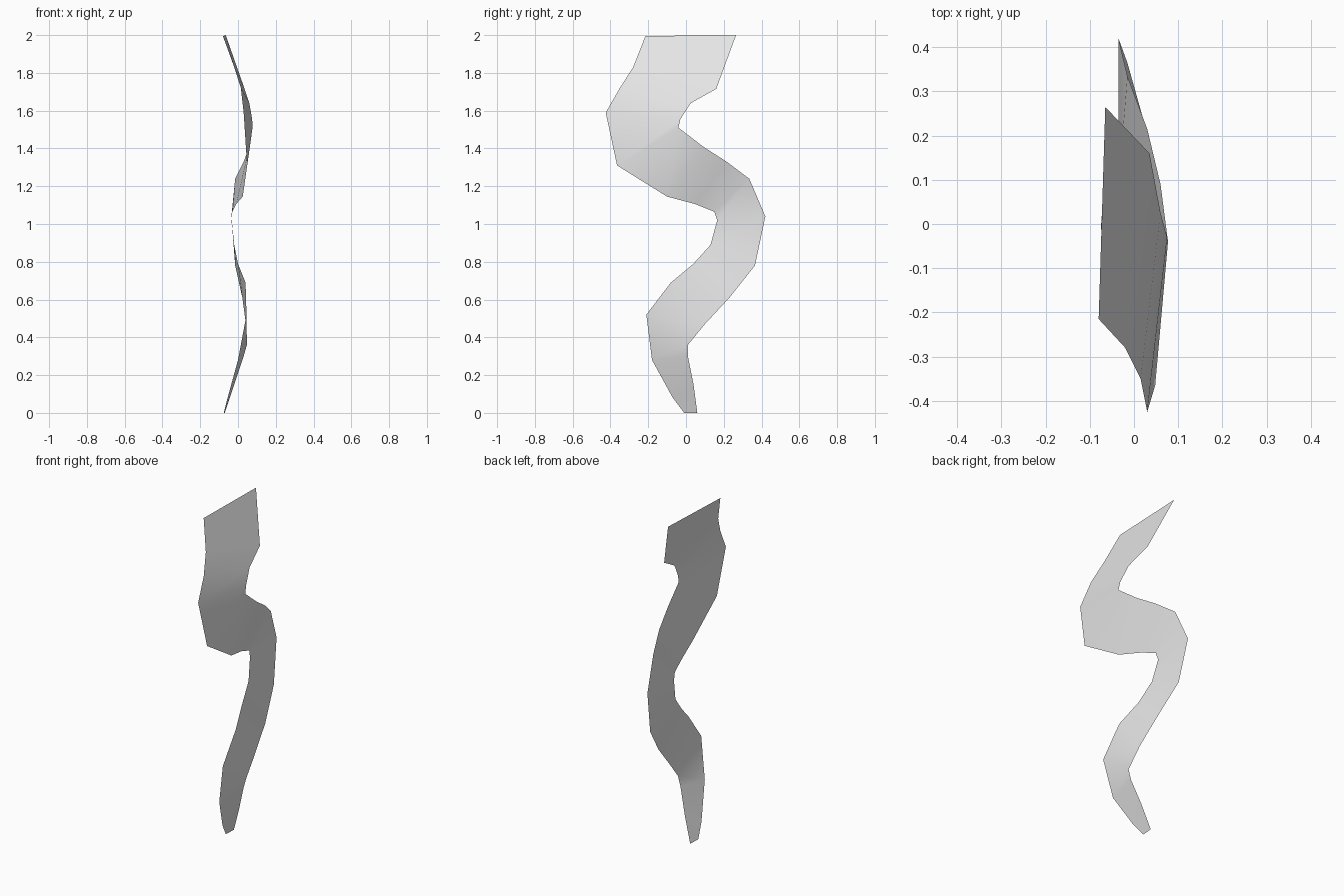
import bpy
import bmesh

# Remove the default cube
default_cube = bpy.data.objects.get("Cube")
if default_cube:
    bpy.data.objects.remove(default_cube, do_unlink=True)


def make_material(name, shade):
    """One flat grey material."""
    colour = (shade, shade, shade, 1)
    material = bpy.data.materials.new(name)
    material.use_nodes = True
    material.diffuse_color = colour
    for node in material.node_tree.nodes:
        if node.type == "BSDF_PRINCIPLED":
            node.inputs["Base Color"].default_value = colour
    return material


def ribbon(name, front_rail, back_rail, material, scale):
    """Loft a single thin sheet between two matching edge rails."""
    bm = bmesh.new()
    rails = [[bm.verts.new([c * scale for c in point]) for point in rail]
             for rail in (front_rail, back_rail)]
    steps = list(zip(*rails))
    for (low_front, low_back), (high_front, high_back) in zip(steps, steps[1:]):
        face = bm.faces.new((low_front, low_back, high_back, high_front))
        face.smooth = True
    mesh = bpy.data.meshes.new(name)
    bm.to_mesh(mesh)
    bm.free()
    mesh.materials.append(material)
    sheet = bpy.data.objects.new(name, mesh)
    bpy.context.collection.objects.link(sheet)
    return sheet


# Edge rails from the narrow foot to the wide top, in hundredths of a unit
front_edge = [
    (-7.5, -1, 0), (-5.5, -7, 8), (0, -18, 28), (4.5, -21, 52),
    (4, -8, 69), (0, 4, 79), (-2, 13, 89), (-3.5, 16.5, 102),
    (-3, 15, 106.5), (-1, 5, 110.5), (2.5, -10, 114.5), (4.8, -36.5, 131),
    (3, -42.5, 159), (1.5, -35, 172), (-2, -28, 183), (-8, -21.5, 199.5),
]
back_edge = [
    (-7, 6, 0), (-2, 4, 15), (3, 1, 30), (4.7, 1, 36),
    (4.2, 10, 47), (2.3, 23, 61), (-1.5, 36.5, 78), (-3.5, 42, 104),
    (-1.5, 33.5, 124), (3, 21.5, 133), (6, 9, 141), (7.7, -4, 151),
    (7.5, -3, 155.5), (6, 2.5, 164), (3.5, 16, 171.5), (-6.5, 26.5, 200),
]

light_grey = make_material("light grey", 0.8)
ribbon("wavy_ribbon", front_edge, back_edge, light_grey, scale=0.01)
